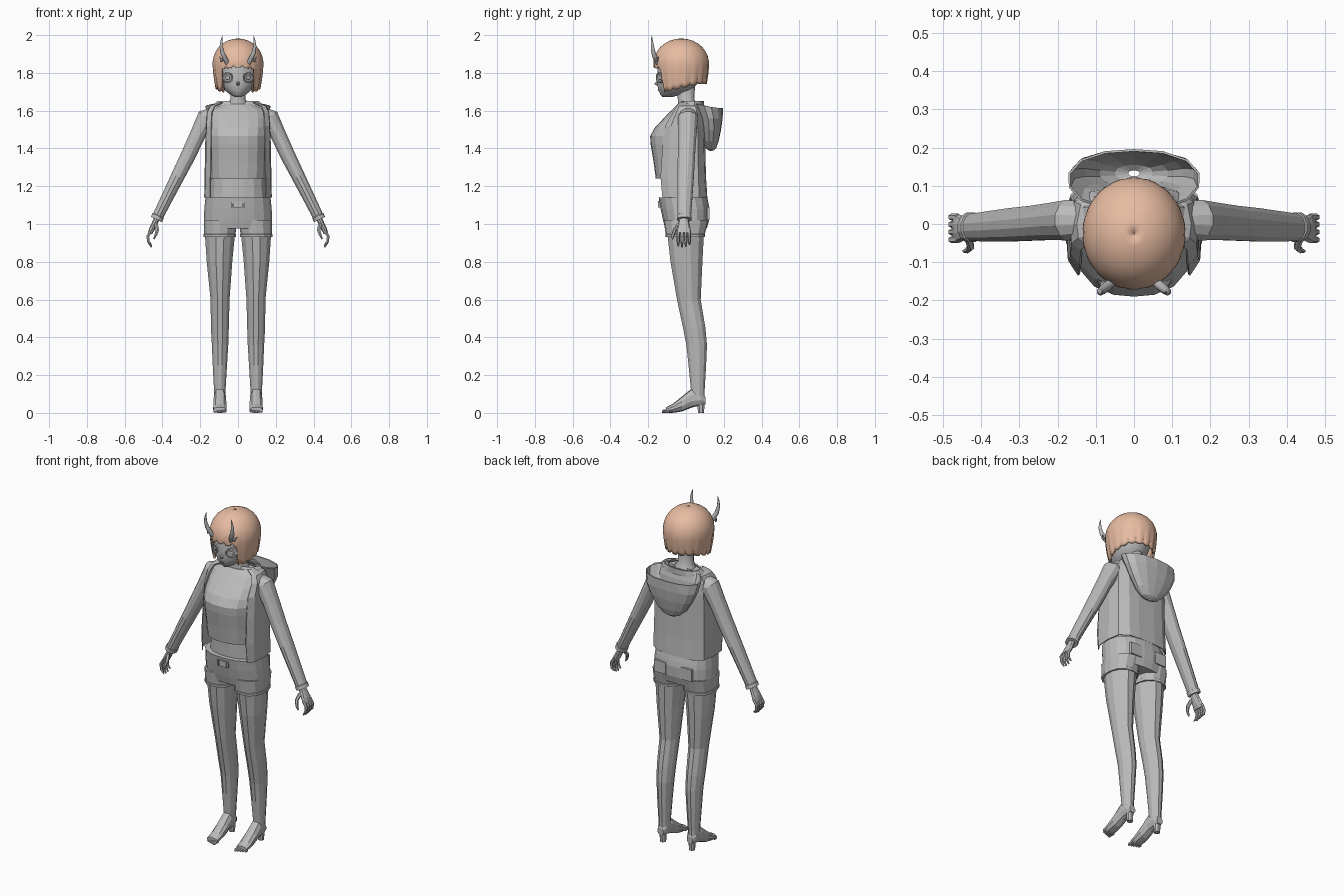
import bpy, bmesh, math
from mathutils import Vector


def material(name, rgb):
    m = bpy.data.materials.new(name)
    m.diffuse_color = (*rgb, 1)
    return m


GREY = material("plain grey", (0.5, 0.5, 0.5))
PEACH = material("peach hair", (0.8, 0.5, 0.36))


def skin(name, rings, mat=GREY, closed=True, caps=True, mirror=False, thick=0, smooth=None):
    """Bridge rings of points into a surface."""
    bm = bmesh.new()
    rows = [[bm.verts.new(p) for p in r] for r in rings]
    n = len(rows[0])
    for a, b in zip(rows, rows[1:]):
        for i in range(n if closed else n - 1):
            j = (i + 1) % n
            bm.faces.new((a[i], a[j], b[j], b[i]))
    if caps:
        bm.faces.new(rows[0])
        bm.faces.new(rows[-1])
    bmesh.ops.recalc_face_normals(bm, faces=bm.faces)
    me = bpy.data.meshes.new(name)
    bm.to_mesh(me)
    bm.free()
    me.materials.append(mat)
    ob = bpy.data.objects.new(name, me)
    bpy.context.collection.objects.link(ob)
    if mirror:
        ob.modifiers.new("mirror", 'MIRROR').use_clip = False
    if thick:
        s = ob.modifiers.new("thickness", 'SOLIDIFY')
        s.thickness, s.offset = thick, -1
    if smooth:
        bpy.ops.object.select_all(action='DESELECT')
        ob.select_set(True)
        bpy.context.view_layer.objects.active = ob
        bpy.ops.object.shade_smooth_by_angle(angle=math.radians(smooth))
    return ob


def oval(x0, x1, y0, y1, n=12, e=2.0):
    """Rounded outline filling a rectangle; e > 2 is boxier."""
    pts = []
    for i in range(n):
        a = 2 * math.pi * (i + 0.5) / n
        c, s = math.cos(a), math.sin(a)
        k = (abs(c) ** e + abs(s) ** e) ** (-1 / e)
        pts.append(((x0 + x1) / 2 + (x1 - x0) / 2 * c * k, (y0 + y1) / 2 + (y1 - y0) / 2 * s * k))
    return pts


def stack(name, levels, n=12, e=2.0, **kw):
    """Horizontal sections: (z, x0, x1, y0, y1), or (z, half_width, y0, y1)."""
    rings = []
    for lv in levels:
        z, x0, x1, y0, y1 = lv if len(lv) == 5 else (lv[0], -lv[1], lv[1], lv[2], lv[3])
        rings.append([(x, y, z) for x, y in oval(x0, x1, y0, y1, n, e)])
    return skin(name, rings, **kw)


def tube(name, path, n=8, **kw):
    """Path points: (x, y, z, radius_across, radius_along_y)."""
    pts = [Vector(p[:3]) for p in path]
    rings = []
    for i, p in enumerate(path):
        t = (pts[min(i + 1, len(pts) - 1)] - pts[max(i - 1, 0)]).normalized()
        u = t.cross(Vector((0, 1, 0))).normalized()
        v = u.cross(t)
        rings.append([pts[i] + u * a + v * b for a, b in oval(-p[3], p[3], -p[4], p[4], n)])
    return skin(name, rings, **kw)


def box(name, c, s, **kw):
    rings = [[(c[0] + a * s[0] / 2, c[1] + b * s[1] / 2, c[2] + k * s[2] / 2)
              for a, b in ((-1, -1), (1, -1), (1, 1), (-1, 1))] for k in (-1, 1)]
    return skin(name, rings, **kw)


# legs
stack("leg", [(.07, .067, .126, .025, .1), (.12, .065, .128, .025, .1), (.25, .057, .135, .012, .108),
              (.36, .05, .14, 0, .113), (.45, .047, .145, -.018, .105), (.6, .043, .147, -.05, .08),
              (.8, .028, .168, -.085, .09), (.93, .015, .177, -.1, .097), (1.0, .015, .177, -.1, .1)],
      mirror=True)

# feet: sections along y (y, bottom, top, half width), heel post and toes
foot = [(.102, .045, .085, .02), (.08, .04, .12, .03), (.03, .028, .13, .032), (-.02, .008, .088, .035),
        (-.07, 0, .048, .036), (-.105, 0, .03, .034)]
skin("foot", [[(x, y, z) for x, z in oval(.096 - w, .096 + w, b, t, 10, 2.4)] for y, b, t, w in foot], mirror=True)
stack("heel_post", [(0, .078, .112, .062, .097), (.06, .076, .116, .058, .1)], n=8, mirror=True)
for i in range(5):
    x, r, y = .07 + .0135 * i, .009 - .0007 * i, -.128 + .005 * i
    skin("toe", [[(a, yy, c) for a, c in oval(x - q, x + q, 0, 2 * q, 6)]
                 for yy, q in ((-.09, r), (y + .008, r), (y, r * .6))], mirror=True)

# shorts with hems, buckle, loops and back pockets
stack("shorts_hips", [(.975, .18, -.11, .11), (1.02, .182, -.122, .123), (1.08, .179, -.135, .125),
                      (1.11, .176, -.14, .12), (1.14, .173, -.145, .113)], n=20, e=2.5)
stack("shorts_leg", [(.93, .009, .185, -.108, .1), (.945, .009, .185, -.11, .102), (.947, .012, .181, -.108, .1),
                     (1.02, .004, .181, -.118, .118)], n=14, e=2.4, mirror=True)
box("buckle", (0, -.139, 1.105), (.045, .016, .035))
box("belt_loop", (.032, -.139, 1.105), (.008, .016, .035), mirror=True)
box("back_pocket", (.085, .117, 1.055), (.075, .014, .07), mirror=True)

# midriff and cropped shirt
stack("midriff", [(1.1, .155, -.12, .1), (1.17, .146, -.12, .09), (1.3, .14, -.12, .085)], n=16, e=2.3)
stack("shirt", [(1.24, .145, -.16, .085), (1.33, .148, -.172, .088), (1.42, .152, -.187, .088),
                (1.465, .153, -.19, .088), (1.51, .155, -.165, .088), (1.56, .155, -.118, .085),
                (1.605, .145, -.075, .075), (1.635, .08, -.045, .06)], n=18, e=2.4)

# open jacket: wraps round the back, edges stop beside the shirt
jacket = []
for z, w, f, b in [(1.14, .179, -.125, .113), (1.25, .177, -.135, .106), (1.4, .174, -.125, .102),
                   (1.52, .172, -.11, .1), (1.59, .168, -.07, .092), (1.625, .15, -.05, .082), (1.645, .1, -.03, .07)]:
    half = [(.83 * w, f), (.97 * w, f * .72), (w, 0), (.93 * w, b * .62), (.65 * w, b * .93), (.3 * w, b)]
    jacket.append([(x, y, z) for x, y in half] + [(-x, y, z) for x, y in reversed(half)])
skin("jacket", jacket, closed=False, caps=False, thick=.006)

# collar and hanging hood
stack("collar", [(1.615, .15, -.045, .095), (1.65, .115, -.03, .095)], n=14, caps=False, thick=.008)
hood = []
for z, w, y0, y1, tilt in [(1.615, .168, .04, .19, .25), (1.56, .158, .075, .188, .1), (1.5, .13, .09, .18, 0),
                           (1.44, .09, .098, .167, 0), (1.405, .05, .11, .155, 0), (1.393, .015, .125, .14, 0)]:
    hood.append([(x, y, z + tilt * max(0, .15 - y)) for x, y in oval(-w, w, y0, y1, 14, 2.3)])
bag = skin("hood", hood, caps=False, thick=.006)

# sleeves
tube("sleeve", [(.115, .01, 1.59, .035, .045), (.165, .01, 1.56, .056, .055), (.212, .007, 1.475, .043, .05),
                (.265, .002, 1.36, .041, .047), (.32, -.002, 1.25, .037, .045), (.375, -.006, 1.14, .033, .041),
                (.422, -.009, 1.045, .03, .037), (.423, -.009, 1.043, .034, .04), (.432, -.009, 1.024, .034, .04)],
     n=12, mirror=True)

# hands
tube("palm", [(.425, -.012, 1.04, .018, .024), (.438, -.012, 1.01, .016, .028), (.455, -.012, .975, .016, .036),
              (.466, -.012, .95, .012, .037)], n=10, mirror=True)
for i, y in enumerate((-.041, -.021, -.001, .018)):
    d = (.006, 0, .003, .014)[i]
    tube("finger", [(.46, y, .965, .009, .009), (.478, y, .935, .009, .009), (.474, y, .905, .008, .008),
                    (.458, y, .877 + d, .004, .004)], n=6, mirror=True)
tube("thumb", [(.434, -.035, 1.0, .011, .011), (.427, -.06, .968, .01, .01), (.436, -.069, .94, .008, .008),
               (.446, -.071, .92, .004, .004)], n=6, mirror=True)

# neck and head
stack("neck", [(1.6, .075, -.045, .07), (1.635, .06, -.045, .06), (1.66, .042, -.045, .045), (1.74, .042, -.05, .05)],
      smooth=40)
stack("head", [(1.672, .016, -.125, -.07), (1.685, .042, -.136, -.03), (1.71, .073, -.148, .03),
               (1.74, .094, -.153, .06), (1.78, .103, -.154, .08), (1.83, .106, -.15, .088),
               (1.9, .1, -.132, .08), (1.95, .06, -.09, .04)], n=24, smooth=50)

# face: dished eyes, nose and mouth
eye = []
for r, y in ((.029, -.128), (.028, -.143), (.023, -.143), (.021, -.138), (.013, -.138), (.011, -.142), (.002, -.143)):
    eye.append([(x, y + .62 * (x - .055), z) for x, z in oval(.055 - r, .055 + r, 1.775 - r, 1.775 + r, 16)])
skin("eye", eye, mirror=True)
skin("nose", [[(x, y, z) for x, z in oval(-r, r, 1.742 - r, 1.742 + r * 1.4, 6)]
              for r, y in ((.012, -.148), (.003, -.166))])
box("mouth", (0, -.146, 1.708), (.022, .008, .004))

# bob hair: dome, long side locks, short fringe, grooved strands
N, cols = 72, []
for i in range(N):
    a = 2 * math.pi * i / N
    off = abs((math.degrees(a) + 180) % 360 - 180)     # angle from the front
    groove = 1 if i % 4 == 2 else 0
    if off < 43:
        end = 1.822 + .012 * groove + .006 * math.cos(3 * a)
    else:
        end = 1.695 + .045 * min(1, (off - 43) / 90) + .012 * groove
    zs = [1.845 + .137 * math.sin(math.radians(h)) for h in (89, 78, 66, 54, 42, 30, 18, 7)]
    zs += [1.84 + (end - 1.84) * k / 5 for k in range(6)]
    col = []
    for k, z in enumerate(zs):
        if z > 1.845:
            s = (1 - ((z - 1.845) / .137) ** 2.1) ** .5
        else:
            s = 1 - .15 * ((1.845 - z) / .15) ** 1.6
        s *= 1 - .045 * groove * max(0, k - 6) / 7
        col.append((.135 * s * math.sin(a), -.025 - .147 * s * math.cos(a), z))
    cols.append(col)
rows = [list(r) for r in zip(*cols)]
hair = skin("bob_hair", rows, mat=PEACH, caps=False, thick=.012, smooth=40)
skin("hair_crown", [rows[0], [(x * .3, -.025 + (y + .025) * .3, 1.982) for x, y, z in rows[0]]],
     mat=PEACH, smooth=60)

# horns with a short side prong
tube("horn", [(.05, -.14, 1.84, .011, .011), (.066, -.16, 1.87, .013, .013), (.082, -.172, 1.905, .012, .012),
              (.089, -.178, 1.94, .009, .009), (.087, -.181, 1.97, .006, .006), (.082, -.181, 1.998, .001, .001)],
     mirror=True, smooth=50)
tube("horn_prong", [(.07, -.163, 1.88, .009, .009), (.088, -.155, 1.865, .008, .008), (.098, -.146, 1.885, .002, .002)],
     n=6, mirror=True)
